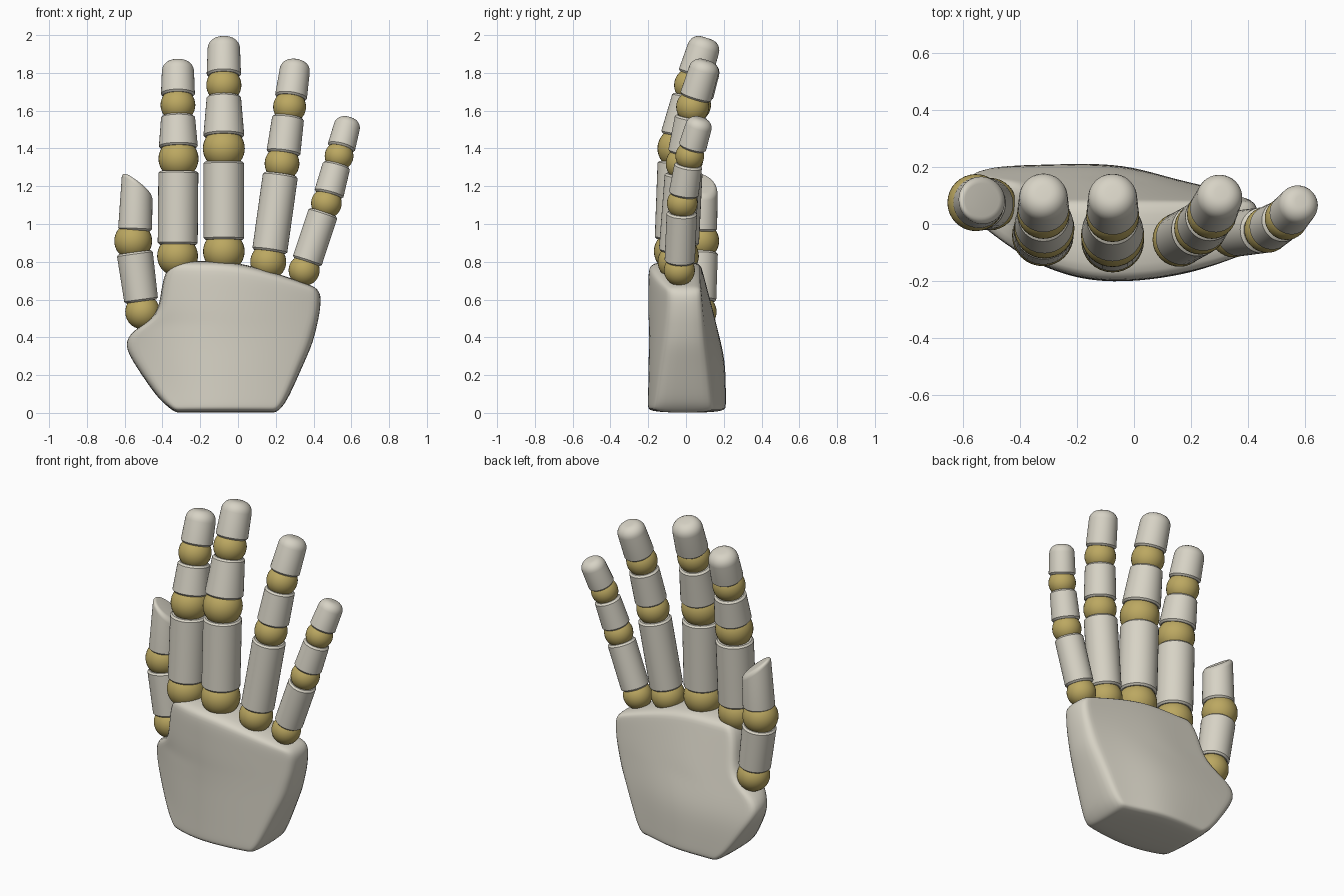
import bpy, bmesh, math
from mathutils import Vector

cube = bpy.data.objects.get("Cube")
if cube:
    bpy.data.objects.remove(cube, do_unlink=True)


def material(name, rgb):
    m = bpy.data.materials.new(name)
    m.use_nodes = True
    m.diffuse_color = (*rgb, 1)
    m.node_tree.nodes["Principled BSDF"].inputs["Base Color"].default_value = (*rgb, 1)
    return m


BONE = material("warm white", (0.68, 0.65, 0.56))
GOLD = material("dull gold", (0.50, 0.39, 0.12))


def finish(bm, name, mat, subsurf=0):
    bmesh.ops.recalc_face_normals(bm, faces=bm.faces[:])
    mesh = bpy.data.meshes.new(name)
    bm.to_mesh(mesh)
    bm.free()
    mesh.materials.append(mat)
    ob = bpy.data.objects.new(name, mesh)
    bpy.context.collection.objects.link(ob)
    if subsurf:
        mod = ob.modifiers.new("smooth", "SUBSURF")
        mod.levels = mod.render_levels = subsurf
    bpy.ops.object.select_all(action="DESELECT")
    ob.select_set(True)
    bpy.context.view_layer.objects.active = ob
    if subsurf:
        bpy.ops.object.shade_smooth()
    else:
        bpy.ops.object.shade_smooth_by_angle(angle=math.radians(35))
    return ob


def joint(name, centre, r):
    bm = bmesh.new()
    bmesh.ops.create_uvsphere(bm, u_segments=32, v_segments=20, radius=r)
    ob = finish(bm, name, GOLD)
    ob.location = centre


def segment(name, a, b, r0, r1, dome=0.0, cut=None):
    """Tapered tube from a to b; the far end may be domed or cut by a plane."""
    a, b = Vector(a), Vector(b)
    axis = b - a
    bm = bmesh.new()
    bmesh.ops.create_cone(bm, cap_ends=True, segments=36, radius1=r0, radius2=r1,
                          depth=axis.length)
    turn = axis.to_track_quat("Z", "Y").to_matrix()
    bmesh.ops.rotate(bm, verts=bm.verts[:], cent=(0, 0, 0), matrix=turn)
    bmesh.ops.translate(bm, verts=bm.verts[:], vec=(a + b) / 2)
    if cut:
        point, normal = cut
        res = bmesh.ops.bisect_plane(bm, geom=bm.verts[:] + bm.edges[:] + bm.faces[:],
                                     plane_co=point, plane_no=normal, clear_outer=True)
        rim = [g for g in res["geom_cut"] if isinstance(g, bmesh.types.BMEdge)]
        bmesh.ops.contextual_create(bm, geom=rim)
    # round the rims
    caps = sorted((f for f in bm.faces if len(f.verts) > 4),
                  key=lambda f: (f.calc_center_median() - a).dot(axis))
    near, far = list(caps[0].edges), list(caps[-1].edges)
    bmesh.ops.bevel(bm, geom=near, offset=0.01, segments=1, affect="EDGES", profile=0.5)
    far = [e for e in far if e.is_valid]
    bmesh.ops.bevel(bm, geom=far, offset=dome or 0.01, segments=6 if dome else 1,
                    affect="EDGES", profile=0.5)
    finish(bm, name, BONE)


# Palm: stacked slices (height, right edge, left edge, thickness factor)
SLICES = [(0.0, -0.33, 0.20, 0.95), (0.03, -0.37, 0.235, 1), (0.08, -0.43, 0.27, 1),
          (0.25, -0.545, 0.345, 1), (0.36, -0.61, 0.395, 1), (0.44, -0.56, 0.415, 1),
          (0.51, -0.425, 0.43, 1), (0.65, -0.41, 0.44, 1), (0.76, -0.385, 0.44, 1),
          (0.805, -0.33, 0.41, 0.9)]
COLUMNS = [0, 0.06, 0.22, 0.4, 0.6, 0.8, 0.94, 1]
BACK = [(-0.65, 0.19), (-0.45, 0.205), (-0.05, 0.215), (0.15, 0.155), (0.45, 0.09)]


def front_y(x):
    d = x + 0.08
    return -0.205 + (0.45 if d > 0 else 0.95) * d * d


def back_y(x, z):
    low = BACK[-1][1]
    for (x0, y0), (x1, y1) in zip(BACK, BACK[1:]):
        if x0 <= x <= x1:
            low = y0 + (y1 - y0) * (x - x0) / (x1 - x0)
    t = min(1, max(0, (z - 0.28) / 0.5))
    return low + (0.08 - low) * t


bm = bmesh.new()
rings = []
for z, xl, xr, thick in SLICES:
    fronts, backs = [], []
    for u in COLUMNS:
        x = xl + (xr - xl) * u
        drop = max(0, (z - 0.5) / 0.3) * 0.14 * max(0, (x + 0.05) / 0.47) ** 1.3
        fronts.append(bm.verts.new((x, front_y(x) * thick, z - drop)))
        backs.append(bm.verts.new((x, back_y(x, z) * thick, z - drop)))
    rings.append((fronts, backs))
for (f0, b0), (f1, b1) in zip(rings, rings[1:]):
    low, high = f0 + b0[::-1], f1 + b1[::-1]
    for i in range(len(low)):
        j = (i + 1) % len(low)
        bm.faces.new((low[i], low[j], high[j], high[i]))
for fr, bk in (rings[0], rings[-1]):
    for i in range(len(fr) - 1):
        bm.faces.new((fr[i], fr[i + 1], bk[i + 1], bk[i]))
finish(bm, "palm", BONE, subsurf=2)

# Fingers: three joints (centre, radius), then the fingertip
FINGERS = {
    "index": ([(-0.32, -0.04, 0.83), (-0.315, -0.015, 1.345), (-0.318, 0.04, 1.63)],
              (0.108, 0.106, 0.092), (-0.318, 0.11, 1.865)),
    "middle": ([(-0.075, -0.06, 0.855), (-0.075, -0.04, 1.40), (-0.075, 0.03, 1.735)],
               (0.110, 0.111, 0.093), (-0.075, 0.11, 1.985)),
    "ring": ([(0.16, -0.055, 0.80), (0.233, -0.015, 1.32), (0.273, 0.035, 1.62)],
             (0.095, 0.092, 0.087), (0.308, 0.11, 1.865)),
    "little": ([(0.35, -0.035, 0.755), (0.468, -0.02, 1.11), (0.535, 0.02, 1.36)],
               (0.082, 0.081, 0.076), (0.588, 0.08, 1.56)),
}
for finger, (centres, radii, tip) in FINGERS.items():
    points = [Vector(c) for c in centres] + [Vector(tip)]
    for i, r in enumerate(radii):
        joint(f"{finger}_joint_{i + 1}", points[i], r)
        p, q = points[i], points[i + 1]
        way = (q - p).normalized()
        start = p + way * r * 0.56
        if i < 2:
            r_end = r * 0.98 if i == 0 else radii[2] * 0.97
            segment(f"{finger}_segment_{i + 1}", start, q - way * radii[i + 1] * 0.62,
                    r * 0.98, r_end)
        else:
            segment(f"{finger}_tip", start, q, r * 0.98, r * 0.9, dome=r * 0.62)

# Thumb with a slanted tip
joint("thumb_joint_1", (-0.505, 0.07, 0.535), 0.092)
segment("thumb_segment_1", (-0.512, 0.07, 0.59), (-0.547, 0.073, 0.85), 0.09, 0.096)
joint("thumb_joint_2", (-0.555, 0.075, 0.91), 0.1)
segment("thumb_tip", (-0.545, 0.075, 0.965), (-0.527, 0.09, 1.40), 0.09, 0.078,
        dome=0.025, cut=((-0.535, 0.085, 1.215), (0.6, 0.2, 0.8)))
